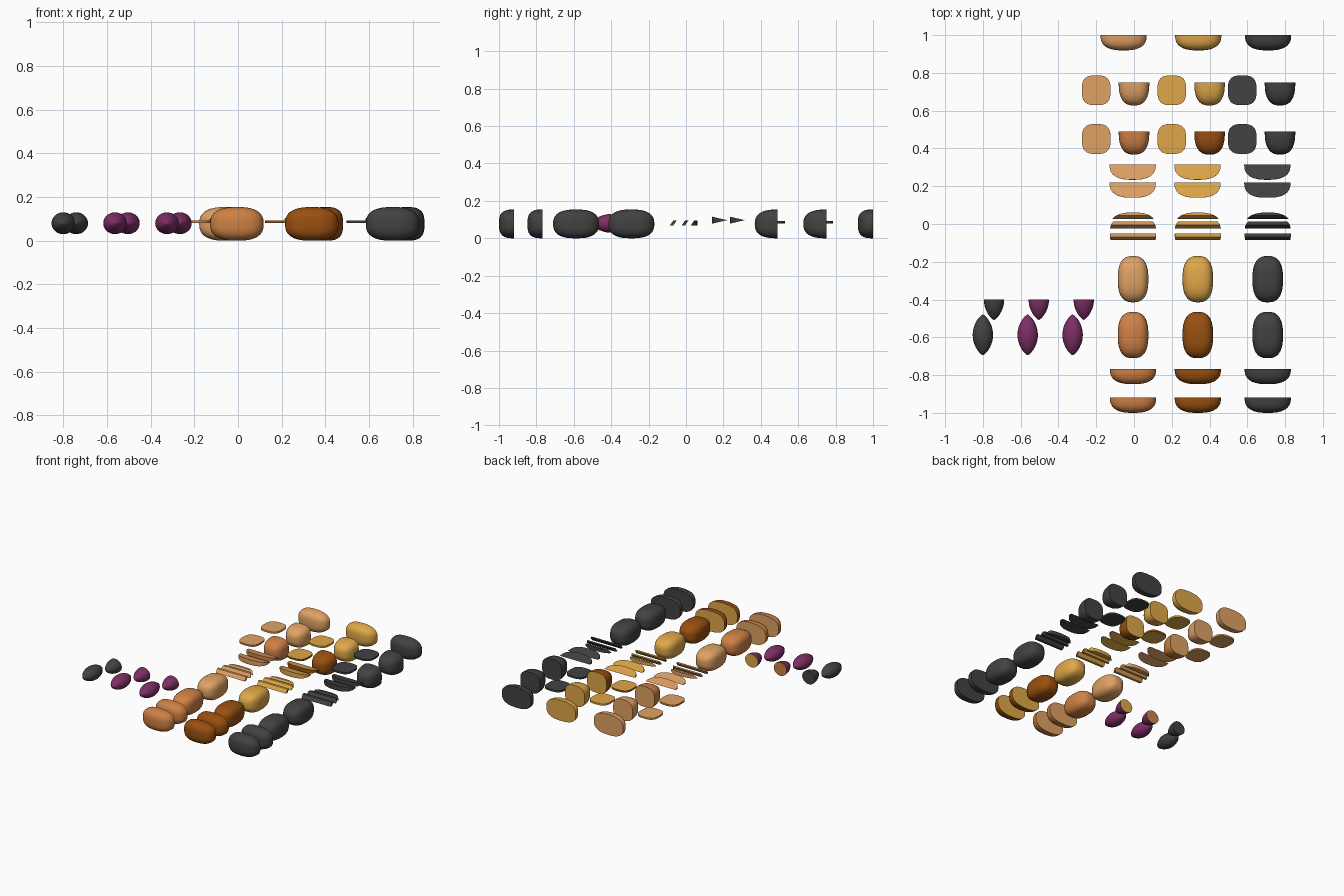
import bpy, bmesh, math
from mathutils import Vector

if "Cube" in bpy.data.objects:
    bpy.data.objects.remove(bpy.data.objects["Cube"])


def material(name, r, g, b):
    m = bpy.data.materials.new(name)
    m.diffuse_color = (r, g, b, 1)
    m.use_nodes = True
    m.node_tree.nodes["Principled BSDF"].inputs["Base Color"].default_value = m.diffuse_color
    return m


RAW_SKIN = material("raw skin tan", .62, .22, .06)
RAW_FLESH = material("raw flesh cream", .74, .36, .127)
COOKED_SKIN = material("cooked skin brown", .32, .08, .005)
COOKED_FLESH = material("cooked flesh gold", .74, .39, .065)
BURNT = material("burnt charcoal", .054, .054, .054)
PURPLE = material("purple skin", .205, .028, .13)

W, H, L = .081, .077, .1225      # half width, half height, half length of a potato


def rounded(v):
    """Boxy rounded body, long axis on local z."""
    a, b, c = (abs(t) for t in v)
    return v / ((a**3 + b**3)**(2.6 / 3) + c**2.6)**(1 / 2.6)


def spindle(v):
    """Lemon-shaped body with pointed ends."""
    k = max(0, 1 - v.z * v.z)**.27
    return Vector((v.x * k, v.y * k, v.z))


def vegetable(name, loc, skin, flesh, axis='Y', size=(W, H, L), shape=rounded, cuts=()):
    """Body along the axis, trimmed by (point, outward normal) planes with flesh caps."""
    bm = bmesh.new()
    bmesh.ops.create_uvsphere(bm, u_segments=40, v_segments=24, radius=1)
    for v in bm.verts:
        p = shape(v.co.copy())
        a, b, c = p.x * size[0], p.y * size[1], p.z * size[2]
        v.co = {'X': (c, a, b), 'Y': (a, c, b), 'Z': (a, b, c)}[axis]
    for f in bm.faces:
        f.smooth = True
    for point, normal in cuts:
        bmesh.ops.bisect_plane(bm, geom=bm.verts[:] + bm.edges[:] + bm.faces[:], dist=1e-5,
                               plane_co=point, plane_no=normal, clear_outer=True)
        rim = [e for e in bm.edges if e.is_boundary]
        for f in bmesh.ops.holes_fill(bm, edges=rim, sides=0)['faces']:
            f.material_index = 1
            f.smooth = False
    bmesh.ops.recalc_face_normals(bm, faces=bm.faces[:])
    me = bpy.data.meshes.new(name)
    bm.to_mesh(me)
    bm.free()
    me.materials.append(skin)
    me.materials.append(flesh)
    ob = bpy.data.objects.new(name, me)
    ob.location = loc
    bpy.context.collection.objects.link(ob)
    return ob


O = (0, 0, 0)
BACK_HALF = [(O, (0, 1, 0))]
T = .0065
SLICE = [((0, 0, T), (0, 0, 1)), ((0, 0, -T), (0, 0, -1))]
A = math.radians(13)
WEDGE = [(O, (0, math.sin(A), math.cos(A))), (O, (0, math.sin(A), -math.cos(A)))]


def fry_cuts(y, open_side=False):
    """Slanted stick cut out of the body at offset y."""
    s, c = math.sin(.6), math.cos(.6)
    cuts = [((0, 0, .013), (0, 0, 1)), ((0, 0, -.013), (0, 0, -1)),
            ((0, y - .009, 0), (0, -c, s))]
    if not open_side:
        cuts.append(((0, y + .009, 0), (0, c, -s)))
    return cuts


# columns: name, skin, flesh, x offset, x of cross halves, x of slices, x of peeled long half
COLUMNS = [("raw", RAW_SKIN, RAW_FLESH, -.005, 0, -.2, -.055),
           ("cooked", COOKED_SKIN, COOKED_FLESH, .338, .4, .2, .34),
           ("burnt", BURNT, BURNT, .708, .773, .573, .71)]

for col, skin, flesh, x, xh, xs, xp in COLUMNS:
    # whole potatoes
    vegetable(col + "_whole_potato", (x, -.588, H), skin, flesh)
    vegetable(col + "_peeled_potato", (x, -.292, H), flesh, flesh)
    # lengthwise halves
    for i, y in enumerate((-.919, -.767)):
        vegetable(f"{col}_long_half_{i + 1}", (x, y, H), skin, flesh, 'X', cuts=BACK_HALF)
    vegetable(col + "_peeled_long_half", (xp, 1, H), flesh, flesh, 'X', cuts=BACK_HALF)
    # crosswise halves and flat round slices
    for kind, outer, yh, ys in (("skin", skin, .49, .45), ("peeled", flesh, .75, .708)):
        vegetable(f"{col}_{kind}_cross_half", (xh, yh, H), outer, flesh, cuts=BACK_HALF)
        vegetable(f"{col}_{kind}_slice", (xs, ys, .087), outer, flesh, 'Z',
                  size=(.076, .079, L), cuts=SLICE)
    # wedges
    for kind, outer, y in (("skin", skin, .315), ("peeled", flesh, .22)):
        vegetable(f"{col}_{kind}_wedge", (x - .002, y, .097), outer, flesh, 'X', cuts=WEDGE)
    # fries
    for i, (y, off) in enumerate(((-.068, -.012), (-.005, .035))):
        vegetable(f"{col}_fry_{i + 1}", (x, y - off, .082), skin, flesh, 'X',
                  cuts=fry_cuts(off))
    vegetable(col + "_outer_fry", (x, -.02, .082), flesh, flesh, 'X',
              cuts=fry_cuts(.064, True))

# small pointed purple roots: whole and halved
for name, skin, flesh, x in (("burnt", BURNT, BURNT, -.8),
                             ("raw", PURPLE, RAW_SKIN, -.563),
                             ("cooked", PURPLE, COOKED_FLESH, -.325)):
    small = dict(size=(.054, .05, .108), shape=spindle)
    vegetable(name + "_pointed_root", (x, -.587, .08), skin, flesh, **small)
    vegetable(name + "_pointed_root_half", (x + .059, -.4, .08), skin, flesh,
              cuts=BACK_HALF, **small)
